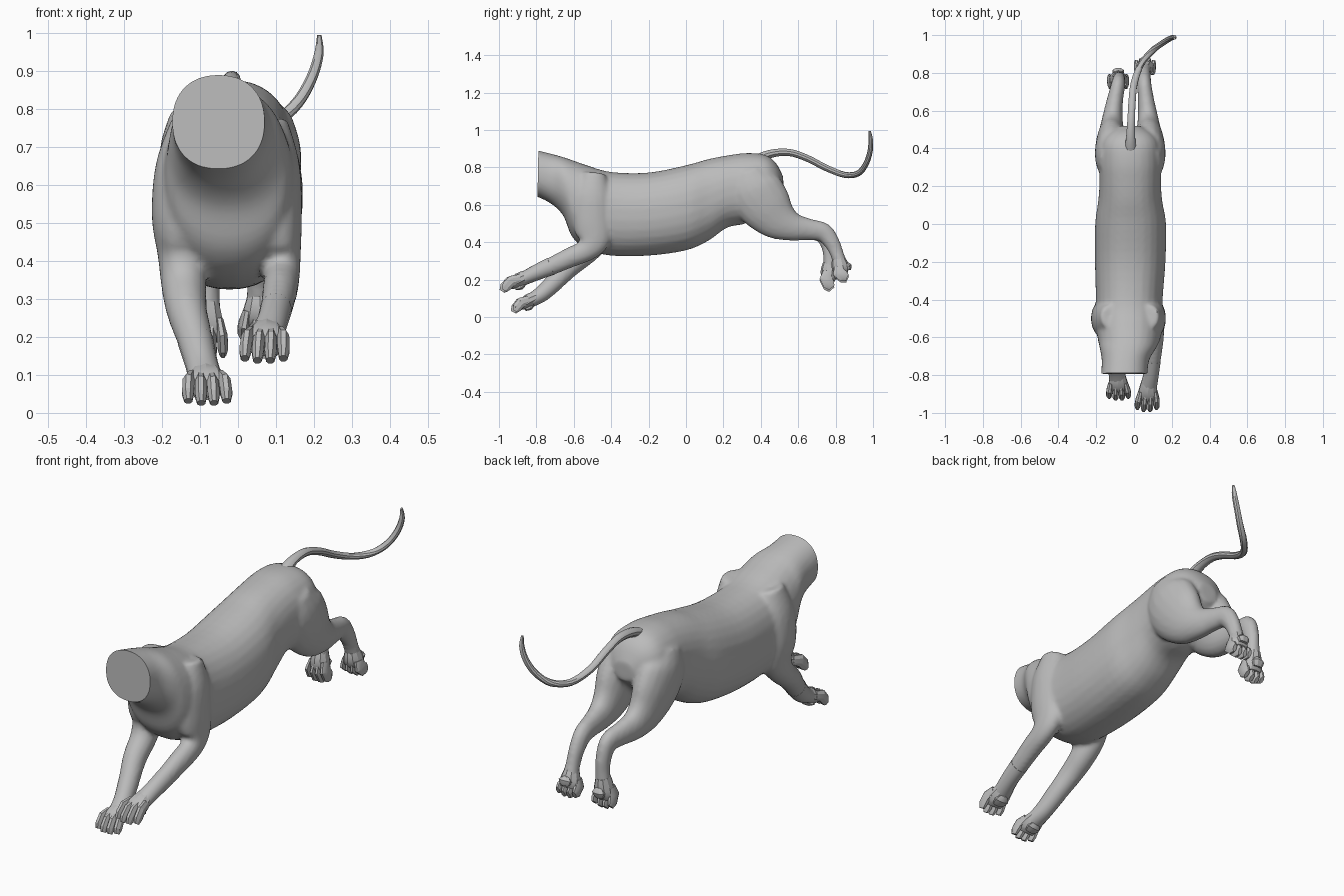
import bpy, bmesh, math
from mathutils import Vector

if "Cube" in bpy.data.objects:
    bpy.data.objects.remove(bpy.data.objects["Cube"], do_unlink=True)

grey = bpy.data.materials.new("plain_grey")
grey.use_nodes = True
grey.diffuse_color = (0.5, 0.5, 0.5, 1)
grey.node_tree.nodes["Principled BSDF"].inputs["Base Color"].default_value = (0.5, 0.5, 0.5, 1)
X = Vector((1, 0, 0))


def smooth_rows(rows, steps):
    """Catmull-Rom interpolation of rows of numbers."""
    out = []
    for i in range(len(rows) - 1):
        p0, p1, p2 = rows[max(i - 1, 0)], rows[i], rows[i + 1]
        p3 = rows[min(i + 2, len(rows) - 1)]
        for k in range(steps):
            t = k / steps
            out.append([0.5 * (2 * b + (c - a) * t + (2 * a - 5 * b + 4 * c - d) * t * t
                               + (3 * b - a - 3 * c + d) * t ** 3)
                        for a, b, c, d in zip(p0, p1, p2, p3)])
    return out + [list(rows[-1])]


def loft(bm, rows, sides=16, steps=4, power=2.0, upright=False):
    """Closed skin through ovals; a row is x, y, z, half width, half depth."""
    rows = smooth_rows(rows, steps)
    pts = [Vector(r[:3]) for r in rows]
    rings, new = [], []
    for i, (p, r) in enumerate(zip(pts, rows)):
        t = (pts[min(i + 1, len(pts) - 1)] - pts[max(i - 1, 0)]).normalized()
        if upright:
            t = Vector((0, -1, 0))
        n = t.cross(X).normalized()
        s = n.cross(t)
        ring = []
        for k in range(sides):
            a = math.tau * (k + 0.5) / sides
            c, d = math.cos(a), math.sin(a)
            c = math.copysign(abs(c) ** (2 / power), c)
            d = math.copysign(abs(d) ** (2 / power), d)
            ring.append(bm.verts.new(p + s * (c * r[3]) + n * (d * r[4])))
        rings.append(ring)
    for a, b in zip(rings, rings[1:]):
        for k in range(sides):
            j = (k + 1) % sides
            new.append(bm.faces.new((a[k], a[j], b[j], b[k])))
    new += [bm.faces.new(rings[0]), bm.faces.new(rings[-1])]
    bmesh.ops.recalc_face_normals(bm, faces=new)


def add_object(name, bm, angle=35):
    me = bpy.data.meshes.new(name)
    bm.to_mesh(me)
    bm.free()
    me.materials.clear()
    me.materials.append(grey)
    ob = bpy.data.objects.new(name, me)
    bpy.context.collection.objects.link(ob)
    bpy.ops.object.select_all(action='DESELECT')
    ob.select_set(True)
    bpy.context.view_layer.objects.active = ob
    bpy.ops.object.shade_smooth_by_angle(angle=math.radians(angle))
    return ob


# Torso and neck: x, y, top z, bottom z, half width
torso = [(-.052, -.84, .905, .655, .12), (-.052, -.80, .893, .645, .122),
         (-.045, -.72, .873, .605, .126), (-.032, -.655, .855, .54, .15),
         (-.026, -.61, .84, .43, .165), (-.025, -.53, .812, .362, .178),
         (-.025, -.40, .776, .328, .177), (-.02, -.20, .773, .328, .187),
         (-.018, 0, .812, .356, .188), (-.02, .12, .845, .408, .170),
         (-.02, .22, .864, .478, .163), (-.02, .32, .877, .50, .165),
         (-.02, .42, .868, .56, .155), (-.02, .48, .825, .62, .115),
         (-.02, .52, .75, .66, .05)]
# Legs: x, y, z, half width, half depth
front_left = [(.085, -.49, .77, .045, .06), (.097, -.50, .65, .066, .10),
              (.105, -.50, .52, .064, .105), (.112, -.495, .42, .054, .092),
              (.115, -.53, .36, .048, .062), (.11, -.62, .318, .046, .054),
              (.10, -.72, .272, .042, .048), (.09, -.80, .238, .041, .042),
              (.075, -.87, .205, .045, .036)]
front_right = [(-.13, -.49, .77, .045, .06), (-.147, -.50, .65, .07, .10),
               (-.158, -.50, .52, .07, .105), (-.15, -.495, .42, .062, .092),
               (-.143, -.54, .34, .06, .064), (-.135, -.62, .27, .054, .056),
               (-.112, -.70, .19, .047, .049), (-.095, -.77, .125, .043, .043),
               (-.085, -.83, .088, .046, .036)]
hind_left = [(.07, .33, .78, .07, .09), (.078, .36, .69, .088, .145),
             (.08, .42, .60, .082, .145), (.078, .49, .525, .066, .115),
             (.073, .57, .483, .053, .078), (.063, .66, .468, .043, .058),
             (.055, .735, .452, .038, .052), (.055, .782, .395, .034, .042),
             (.056, .81, .33, .033, .036), (.058, .83, .27, .04, .036)]
hind_right = [(-.11, .33, .78, .07, .09), (-.118, .36, .69, .088, .145),
              (-.12, .42, .60, .082, .145), (-.118, .49, .525, .066, .115),
              (-.113, .57, .483, .053, .078), (-.10, .66, .468, .043, .058),
              (-.085, .73, .45, .038, .052), (-.08, .762, .385, .034, .042),
              (-.08, .77, .32, .033, .036), (-.083, .77, .25, .04, .036)]

bm = bmesh.new()
loft(bm, [(x, y, (t + b) / 2, w, (t - b) / 2) for x, y, t, b, w in torso],
     sides=28, power=2.25, upright=True)
for leg in (front_left, front_right, hind_left, hind_right):
    loft(bm, leg, sides=18)

# Fuse torso and legs into one skin
raw = add_object("body_blend", bm)
fuse = raw.modifiers.new("fuse", 'REMESH')
fuse.mode = 'VOXEL'
fuse.voxel_size = 0.011
relax = raw.modifiers.new("relax", 'SMOOTH')
relax.factor = 0.5
relax.iterations = 5
fused = bpy.data.meshes.new_from_object(
    raw.evaluated_get(bpy.context.evaluated_depsgraph_get()))
bpy.data.objects.remove(raw, do_unlink=True)

# Flat cut across the neck
bm = bmesh.new()
bm.from_mesh(fused)
cut = bmesh.ops.bisect_plane(bm, geom=bm.verts[:] + bm.edges[:] + bm.faces[:], dist=1e-5,
                             plane_co=(0, -.807, 0), plane_no=(0, -1, .02), clear_outer=True)
rim = [e for e in cut["geom_cut"] if isinstance(e, bmesh.types.BMEdge) and e.calc_length() > 0]
# keep the front paws' wrists, which lie beyond the cut plane, closed as well
bmesh.ops.holes_fill(bm, edges=rim, sides=0)
bmesh.ops.recalc_face_normals(bm, faces=bm.faces[:])
add_object("body", bm)

# Forearm ends running from the cut plane into the paws
for name, leg in (("left_wrist", front_left), ("right_wrist", front_right)):
    bm = bmesh.new()
    loft(bm, leg[-3:], sides=18)
    add_object(name, bm)


def paw(name, wrist, tip, width, depth):
    """Palm, heel pad and four arched toes pointing from wrist to tip."""
    o, e = Vector(wrist), Vector(tip)
    t = (e - o).normalized()
    n = t.cross(X).normalized()
    length = (e - o).length

    def at(a, f, h, rx, rn):
        return (*(o + X * (a * width) + t * (f * length) + n * (h * depth)),
                rx * width, rn * depth)

    bm = bmesh.new()
    loft(bm, [at(0, -.12, 0, .27, .36), at(0, .2, .04, .36, .46),
              at(0, .5, .03, .42, .42), at(0, .72, 0, .36, .26)], sides=10, steps=2)
    loft(bm, [at(0, .22, -.3, .12, .1), at(0, .38, -.38, .28, .2),
              at(0, .58, -.34, .2, .12)], sides=8, steps=2)
    for k in range(4):
        a = k - 1.5
        out = 0.04 if k in (1, 2) else -0.04    # middle toes reach further
        loft(bm, [at(a * .19, .3, .1, .10, .3), at(a * .235, .62 + out, .2, .125, .36),
                  at(a * .25, .85 + out, .02, .125, .34),
                  at(a * .25, .98 + out, -.14, .085, .2)], sides=8, steps=1)
    add_object(name, bm, 25)


paw("left_front_paw", (.077, -.84, .218), (.068, -.985, .15), .135, .085)
paw("right_front_paw", (-.086, -.80, .105), (-.08, -.925, .037), .135, .08)
paw("left_hind_paw", (.058, .82, .30), (.058, .85, .20), .12, .10)
paw("right_hind_paw", (-.083, .772, .28), (-.085, .765, .15), .12, .10)

# Tail
bm = bmesh.new()
loft(bm, [(-.018, .37, .835, .036, .03), (-.018, .45, .872, .026, .022),
          (-.015, .55, .88, .021, .019), (-.01, .65, .848, .020, .018),
          (.002, .75, .797, .019, .017), (.04, .85, .76, .017, .016),
          (.10, .92, .768, .017, .016), (.155, .96, .815, .016, .015),
          (.193, .983, .88, .015, .014), (.213, .988, .945, .013, .012),
          (.214, .982, .995, .006, .006)], sides=10)
add_object("tail", bm)
